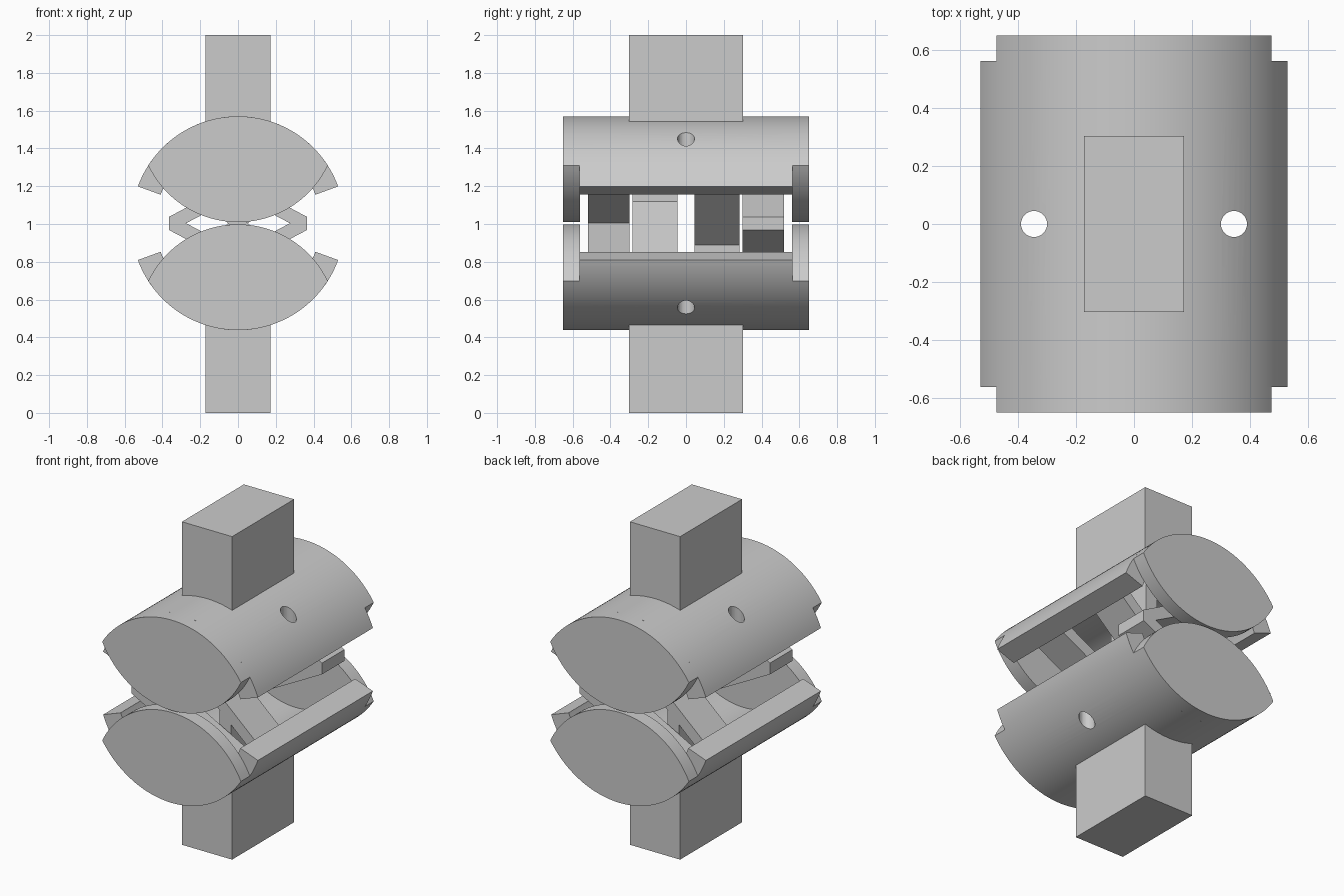
import bpy, bmesh
from math import sin, cos, radians, asin, sqrt

cube = bpy.data.objects.get("Cube")
if cube:
    bpy.data.objects.remove(cube, do_unlink=True)

grey = bpy.data.materials.new("light_grey")
grey.diffuse_color = (0.6, 0.6, 0.6, 1)
grey.use_nodes = True
grey.node_tree.nodes["Principled BSDF"].inputs["Base Color"].default_value = (0.6, 0.6, 0.6, 1)

MID = 1.004            # height of the plane between the two halves
OUTER, INNER = 0.564, 0.436
HALF = 0.5625          # half length of the shell
END = 0.65             # half length with the caps


def prism(name, profile, y0, y1):
    """Extrude an x-z outline from y0 to y1."""
    bm = bmesh.new()
    face = bm.faces.new([bm.verts.new((x, y0, z)) for x, z in profile])
    new = bmesh.ops.extrude_face_region(bm, geom=[face])["geom"]
    bmesh.ops.translate(bm, vec=(0, y1 - y0, 0),
                        verts=[v for v in new if isinstance(v, bmesh.types.BMVert)])
    bmesh.ops.recalc_face_normals(bm, faces=bm.faces)
    mesh = bpy.data.meshes.new(name)
    bm.to_mesh(mesh)
    bm.free()
    mesh.materials.append(grey)
    ob = bpy.data.objects.new(name, mesh)
    bpy.context.collection.objects.link(ob)
    return ob


def arc(radius, start, end, centre, steps=40):
    return [(radius * cos(radians(start + (end - start) * i / steps)),
             centre + radius * sin(radians(start + (end - start) * i / steps)))
            for i in range(steps + 1)]


def smooth(ob):
    bpy.ops.object.select_all(action='DESELECT')
    ob.select_set(True)
    bpy.context.view_layer.objects.active = ob
    bpy.ops.object.shade_smooth_by_angle(angle=radians(30))


def flip(profile, on):
    return [(x, 2 * MID - z) for x, z in profile] if on else profile


# Vertical drill for the two pin holes
drills = []
for side, x in (("left", 0.345), ("right", -0.345)):
    bpy.ops.mesh.primitive_cylinder_add(vertices=32, radius=0.045, depth=3, location=(x, 0, 1))
    drill = bpy.context.object
    drill.name = side + "_hole_cutter"
    drill.hide_render = True
    drill.hide_viewport = True
    drill.display_type = 'WIRE'
    drills.append(drill)

# Outlines of the upper half
CENTRE = 1.006
shell_outline = arc(OUTER, 20, 160, CENTRE, 56) + arc(INNER, 160, 20, CENTRE, 56)
tip_x, tip_z, low_z = 0.475, 1.31, 1.01
tip_angle = 90 - 180 / 3.14159265 * asin(tip_x / OUTER)
rise = tip_z - low_z
low_r = (tip_x ** 2 + rise ** 2) / (2 * rise)
spread = 180 / 3.14159265 * asin(tip_x / low_r)
lens_outline = (arc(OUTER, tip_angle, 180 - tip_angle, CENTRE)
                + arc(low_r, 270 - spread, 270 + spread, low_z + low_r)[1:-1])

for half, below in (("upper", False), ("lower", True)):
    # Curved shell with pin holes
    shell = prism(half + "_shell", flip(shell_outline, below), -HALF, HALF)
    for drill in drills:
        cut = shell.modifiers.new("pin_hole", 'BOOLEAN')
        cut.operation = 'DIFFERENCE'
        cut.object = drill
    smooth(shell)
    # Rolling end caps
    for end, y0, y1 in (("front", -END, -HALF), ("back", HALF, END)):
        smooth(prism(half + "_" + end + "_cap", flip(lens_outline, below), y0, y1))
    # Mounting post
    z0, z1 = (0, 0.50) if below else (1.50, 2)
    prism(half + "_post", [(-0.172, z0), (0.172, z0), (0.172, z1), (-0.172, z1)], -0.303, 0.303)

# Bent straps and crossing straps, paired by a half turn about the vertical axis
bent = [(0.365, 0.968), (0.365, 1.038), (-0.27, 1.376), (-0.36, 1.34), (0.275, MID),
        (-0.36, 0.668), (-0.27, 0.632)]
dx, dz, length, half_t = cos(radians(42)), -sin(radians(42)), 0.47, 0.035
straight = [(a * length * dx - b * half_t * dz, MID + a * length * dz + b * half_t * dx)
            for a, b in ((-1, -1), (1, -1), (1, 1), (-1, 1))]
foot = [(0.07, 0.89), (0.15, 0.85), (0.15, 0.56), (0.07, 0.56)]
for where, s in (("back", 1), ("front", -1)):
    def turn(profile, k):
        return [(k * x, z) for x, z in profile]
    prism(where + "_bent_strap", turn(bent, s), s * 0.30, s * 0.52)
    y0, y1 = s * 0.045, s * 0.283
    prism(where + "_cross_strap", turn(straight, -s), y0, y1)
    prism(where + "_strap_lower_foot", turn(foot, -s), y0, y1)
    prism(where + "_strap_upper_foot", flip(turn(foot, s), True), y0, y1)
